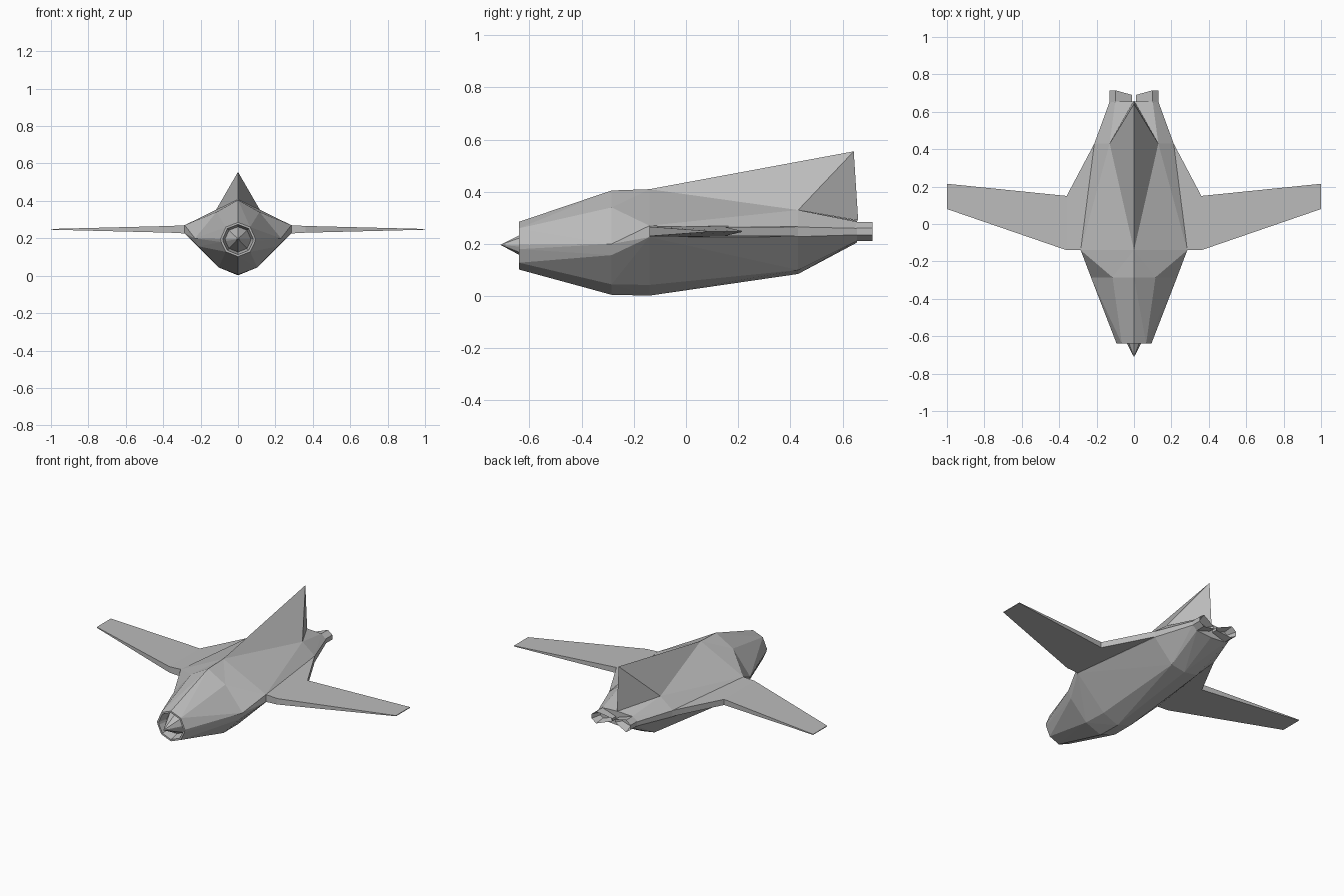
import bpy, bmesh
from mathutils import Vector

cube = bpy.data.objects.get("Cube")
if cube:
    bpy.data.objects.remove(cube, do_unlink=True)

grey = bpy.data.materials.new("airframe_grey")
grey.use_nodes = True
colour = (0.5, 0.5, 0.5, 1)
grey.diffuse_color = colour
grey.node_tree.nodes["Principled BSDF"].inputs["Base Color"].default_value = colour


def make(name, faces, mirror=True):
    """Build an object from faces given as corner positions, mirrored over x."""
    bm = bmesh.new()
    for face in faces:
        sides = (1, -1) if mirror else (1,)
        for s in sides:
            corners = [(s * x, y, z) for x, y, z in face]
            bm.faces.new([bm.verts.new(c) for c in corners])
    bmesh.ops.remove_doubles(bm, verts=bm.verts, dist=0.0005)
    bmesh.ops.dissolve_degenerate(bm, edges=bm.edges, dist=0.0005)
    bmesh.ops.recalc_face_normals(bm, faces=bm.faces)
    mesh = bpy.data.meshes.new(name)
    bm.to_mesh(mesh)
    bm.free()
    mesh.materials.append(grey)
    obj = bpy.data.objects.new(name, mesh)
    bpy.context.collection.objects.link(obj)
    return obj


def split(a, b, c, d):
    """Split a quad along the diagonal that bulges away from the body axis."""
    a, b, c, d = (Vector(p) for p in (a, b, c, d))
    mid = (a + b + c + d) / 4
    n = (c - a).cross(d - b)
    if n.dot(mid - Vector((0, mid.y, 0.2))) < 0:
        n = -n
    if n.dot((a + c) - (b + d)) >= 0:
        return [(a, b, c), (a, c, d)]
    return [(a, b, d), (b, c, d)]


# Half sections from top to keel: ridge, shoulder, upper side, lower side, chine, keel
sections = [
    (-0.64, [(0, .285), (.065, .26), (.093, .197), (.09, .18), (.065, .128), (0, .102)]),
    (-0.285, [(0, .405), (.115, .34), (.23, .2), (.212, .157), (.103, .045), (0, .005)]),
    (-0.14, [(0, .41), (0, .41), (.285, .27), (.285, .226), (.1, .043), (0, .002)]),
    (0.43, [(0, .33), (.13, .33), (.212, .265), (.212, .228), (.09, .1), (0, .085)]),
    (0.655, [(0, .29), (.1, .285), (.13, .26), (.13, .235), (.1, .212), (0, .205)]),
]
rings = [[(x, y, z) for x, z in pts] for y, pts in sections]
faces = []
for r, s in zip(rings, rings[1:]):
    for j in range(len(r) - 1):
        faces += split(r[j], r[j + 1], s[j + 1], s[j])
faces.append(rings[-1])
make("fuselage", faces)

# Recessed intake lip and the pointed cone inside it
def scaled(ring, k, y):
    return [(x * k, y, 0.195 + (z - 0.195) * k) for x, _, z in ring]

rim = rings[0]
lip = scaled(rim, 0.88, -0.64)
throat = scaled(rim, 0.74, -0.58)
tip = (0, -0.712, 0.197)
faces = []
for j in range(len(rim) - 1):
    for r, s in ((rim, lip), (lip, throat)):
        faces.append((r[j], r[j + 1], s[j + 1], s[j]))
    faces.append((throat[j], throat[j + 1], tip))
make("intake_and_cone", faces)

# Wedge-shaped tail fin
front, side = (0, -0.14, .41), (.13, .43, .33)
apex, heel = (0, .643, .555), (0, .66, .29)
make("tail_fin", [(front, side, apex), (side, heel, apex)])

# Wings: a thin tapered prism open at the root
outline = [(.285, -.14, .022), (.36, -.14, .018), (1, .08, .002),
           (1, .215, .002), (.36, .15, .017), (.212, .43, .018)]
upper = [(x, y, .248 + t) for x, y, t in outline]
lower = [(x, y, .248 - t) for x, y, t in outline]
faces = []
for skin in (upper, lower):
    faces.append([skin[i] for i in (0, 1, 4, 5)])
    faces.append([skin[i] for i in (1, 2, 3, 4)])
for j in range(len(outline) - 1):
    faces.append((upper[j], upper[j + 1], lower[j + 1], lower[j]))
make("wings", faces)

# Twin exhaust nozzles with slanted rear mouths and a recessed back plate
profile = [(.1, .285), (.13, .262), (.13, .235), (.1, .212), (.01, .24), (.01, .256)]
start = [(x, .65, z) for x, z in profile]
mouth = [(x, .69 if x < .05 else .715, z) for x, z in profile]
plate = [(.08 + (x - .08) * .6, .66, .248 + (z - .248) * .6) for x, z in profile]
faces = [plate]
for j in range(len(profile)):
    k = (j + 1) % len(profile)
    faces.append((start[j], start[k], mouth[k], mouth[j]))
    faces.append((mouth[j], mouth[k], plate[k], plate[j]))
make("exhaust_nozzles", faces)
